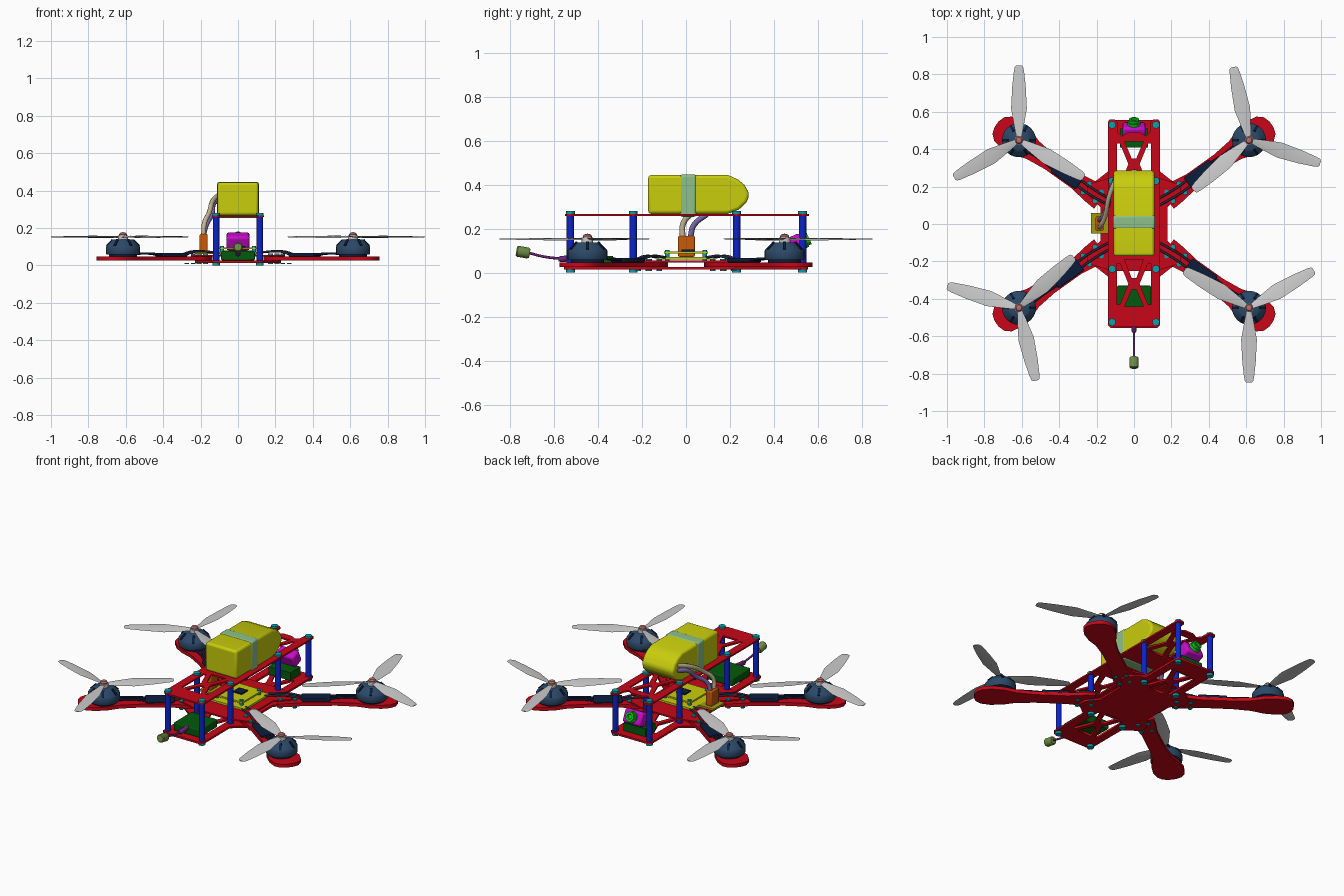
import bpy, bmesh
from math import sin, cos, pi, radians
from mathutils import Vector, Matrix

if "Cube" in bpy.data.objects:
    bpy.data.objects.remove(bpy.data.objects["Cube"])

mats = {}
def paint(ob, col):
    if col:
        if col not in mats:
            m = bpy.data.materials.new("paint_" + col)
            rgb = [(int(col[i:i + 2], 16) / 255) ** 2.2 for i in (0, 2, 4)]
            m.diffuse_color = (*rgb, 1)
            m.use_nodes = True
            m.node_tree.nodes["Principled BSDF"].inputs["Base Color"].default_value = m.diffuse_color
            mats[col] = m
        ob.data.materials.append(mats[col])
    return ob

RED, TEAL, BLUE, NAVY = "C80F1E", "10A0AA", "1428C8", "13233F"
STEEL, YELLOW, GREEN = "2F4A68", "C8CC14", "0A5A14"

def from_bm(name, bm, col):
    bmesh.ops.recalc_face_normals(bm, faces=bm.faces)
    me = bpy.data.meshes.new(name)
    bm.to_mesh(me)
    bm.free()
    ob = bpy.data.objects.new(name, me)
    bpy.context.collection.objects.link(ob)
    return paint(ob, col)

def smooth(ob, angle=35):
    bpy.ops.object.select_all(action='DESELECT')
    ob.select_set(True)
    bpy.context.view_layer.objects.active = ob
    bpy.ops.object.shade_smooth_by_angle(angle=radians(angle))
    return ob

def bevel(ob, w, seg=2):
    b = ob.modifiers.new("bevel", 'BEVEL')
    b.width, b.segments = w, seg
    return smooth(ob)

def curve_obj(name, cu, col):
    ob = bpy.data.objects.new(name, cu)
    bpy.context.collection.objects.link(ob)
    bpy.ops.object.select_all(action='DESELECT')
    ob.select_set(True)
    bpy.context.view_layer.objects.active = ob
    bpy.ops.object.convert(target='MESH')
    return paint(bpy.context.view_layer.objects.active, col)

def plate(name, loops, z0, z1, col):
    """Flat sheet from an outline; any further loops are holes."""
    cu = bpy.data.curves.new(name, 'CURVE')
    cu.dimensions, cu.fill_mode, cu.extrude = '2D', 'BOTH', (z1 - z0) / 2
    for pts in loops:
        s = cu.splines.new('POLY')
        s.points.add(len(pts) - 1)
        for p, q in zip(s.points, pts):
            p.co = (*q, 0, 1)
        s.use_cyclic_u = True
    ob = curve_obj(name, cu, col)
    ob.location.z = (z0 + z1) / 2
    return ob

def wire(name, pts, r, col):
    cu = bpy.data.curves.new(name, 'CURVE')
    cu.dimensions, cu.bevel_depth, cu.bevel_resolution, cu.use_fill_caps = '3D', r, 2, True
    cu.resolution_u = 5
    s = cu.splines.new('BEZIER')
    s.bezier_points.add(len(pts) - 1)
    for p, q in zip(s.bezier_points, pts):
        p.co = q
        p.handle_left_type = p.handle_right_type = 'AUTO'
    return smooth(curve_obj(name, cu, col), 50)

def box(name, c, size, col, rot=Matrix(), bev=0):
    bm = bmesh.new()
    bmesh.ops.create_cube(bm, size=1, matrix=Matrix.Translation(c) @ rot @ Matrix.Diagonal((*size, 1)))
    ob = from_bm(name, bm, col)
    return bevel(ob, bev) if bev else ob

def lathe(name, prof, loc, col, n=24, rot=Matrix()):
    bm = bmesh.new()
    vs = [bm.verts.new((r, 0, z)) for r, z in prof]
    es = [bm.edges.new(e) for e in zip(vs, vs[1:])]
    bmesh.ops.spin(bm, geom=vs + es, axis=(0, 0, 1), cent=(0, 0, 0), angle=2 * pi, steps=n)
    bmesh.ops.remove_doubles(bm, verts=bm.verts, dist=1e-5)
    bm.transform(Matrix.Translation(loc) @ rot)
    return smooth(from_bm(name, bm, col))

def cyl(name, x, y, z0, z1, r, col, n=12):
    return lathe(name, [(0, z0), (r, z0), (r, z1), (0, z1)], (x, y, 0), col, n)

def prism_x(name, prof, hw, col):
    bm = bmesh.new()
    f = bm.faces.new([bm.verts.new((-hw, y, z)) for y, z in prof])
    g = bmesh.ops.extrude_face_region(bm, geom=[f])['geom']
    bmesh.ops.translate(bm, verts=[v for v in g if isinstance(v, bmesh.types.BMVert)], vec=(2 * hw, 0, 0))
    return from_bm(name, bm, col)

def mirror_x(pts):
    return pts + [(-x, y) for x, y in reversed(pts)]

# Frame plates with truss cut-outs
holes = []
for s in (1, -1):
    for t in (1, -1):
        holes.append([(t * .09, s * .43), (t * .09, s * .21), (t * .075, s * .21), (t * .03, s * .32), (t * .075, s * .43)])
    holes.append(mirror_x([(.05, s * .19), (.012, s * .29)]))
    holes.append(mirror_x([(.012, s * .35), (.05, s * .44)]))
plate("top_plate", [mirror_x([(.03, .49), (.065, .47), (.085, .49), (.09, .55), (.105, .56), (.13, .56),
      (.14, .545), (.14, -.53), (.125, -.545), (.09, -.55)])] + holes, .258, .268, RED)
plate("bottom_plate", [mirror_x([(.125, .555), (.14, .54), (.14, .28), (.23, .21), (.23, .16), (.175, .09),
      (.175, -.09), (.23, -.16), (.23, -.21), (.14, -.28), (.14, -.54), (.125, -.555)])] + holes, .014, .026, RED)
plate("centre_plate", [mirror_x([(.12, .25), (.25, .21), (.25, .16), (.18, .09), (.18, -.09),
      (.25, -.16), (.25, -.21), (.12, -.25)])], .047, .056, RED)

# Standoffs with screw heads
for x in (-.117, .117):
    for y in (-.525, -.24, .23, .53):
        cyl("standoff", x, y, .026, .258, .017, BLUE)
        cyl("upper_screw", x, y, .268, .28, .02, TEAL)
        cyl("lower_screw", x, y, 0, .014, .02, TEAL)

# Propeller: three thin tapered, slightly twisted blades
def propeller(c, base, hand):
    bm = bmesh.new()
    stations = [(.012, .026, 14), (.07, .05, 12), (.17, .085, 8), (.29, .072, 5), (.37, .054, 3), (.393, .044, 3), (.4, .026, 3)]
    for k in range(3):
        prev = None
        for i, (r, w, tw) in enumerate(stations):
            t = radians(tw) * hand
            ring = []
            for a, b in ((-.5, 0), (0, .003), (.5, 0), (0, -.003)):
                p = Vector((r, a * w * cos(t) - b * sin(t), a * w * sin(t) + b))
                ring.append(bm.verts.new(Matrix.Rotation(radians(base + 120 * k), 3, 'Z') @ p + Vector(c)))
            if prev:
                for j in range(4):
                    bm.faces.new((prev[j], prev[(j + 1) % 4], ring[(j + 1) % 4], ring[j]))
            if i in (0, len(stations) - 1):
                bm.faces.new(ring)
            prev = ring
    smooth(from_bm("propeller", bm, None))

# Arms, motors, speed controllers and propellers at the four corners
half = [(.147, .02), (.135, .055), (.105, .08), (.05, .09), (-.02, .082), (-.09, .058),
        (-.2, .046), (-.38, .046), (-.47, .06), (-.54, .065)]
spin_angle = {(-1, 1): 90, (1, 1): 102, (-1, -1): 43, (1, -1): 30}
A = radians(35.5)
for (sx, sy), base in spin_angle.items():
    mx, my = sx * .615, sy * .448
    def at(u, v, z=None):
        p = (mx + sx * (u * cos(A) - v * sin(A)), my + sy * (u * sin(A) + v * cos(A)))
        return p if z is None else (*p, z)
    plate("arm", [[at(u, v) for u, v in half + [(u, -v) for u, v in reversed(half)]]], .026, .047, RED)
    cyl("motor_base", mx, my, .047, .058, .075, NAVY, 24)
    lathe("motor_bell", [(0, .058), (.088, .058), (.091, .063), (.091, .1), (.087, .106), (.06, .134), (.054, .138), (0, .138)],
          (mx, my, 0), STEEL)
    for k in range(6):
        R = Matrix.Rotation(k * pi / 3, 4, 'Z')
        box("motor_spoke", Vector((mx, my, .122)) + R @ Vector((.072, 0, 0)), (.045, .014, .008), NAVY, R @ Matrix.Rotation(.8, 4, 'Y'))
    cyl("prop_hub", mx, my, .138, .16, .026, None, 16)
    lathe("prop_nut", [(0, .158), (.021, .158), (.021, .166), (.015, .174), (0, .178)], (mx, my, 0), "B86E6E", 16)
    propeller((mx, my, .153), base, sx * sy)
    R = Matrix.Rotation(A * sx * sy, 4, 'Z')
    box("speed_controller", at(-.317, 0, .057), (.165, .078, .02), NAVY, R, .006)
    for v in (-.022, 0, .022):
        wire("motor_lead", [at(-.24, v, .058), at(-.16, v * .8, .064), at(-.07, v, .062)], .006, NAVY)
    for v in (-.018, .018):
        wire("power_lead", [at(-.395, v, .058), at(-.47, v, .075), (sx * .12, sy * (.11 + v), .07)], .006, "303048")
    for u, v in ((-.44, .03), (-.44, -.03), (-.52, .03), (-.52, -.03)):
        cyl("arm_screw_top", *at(u, v), .056, .063, .013, TEAL)
        cyl("arm_screw_bottom", *at(u, v), .008, .014, .013, TEAL)

# Flight electronics stack
box("power_board", (0, 0, .066), (.26, .25, .012), YELLOW)
box("power_tab", (-.18, .003, .066), (.1, .11, .012), "A09A14")
box("flight_board", (0, 0, .092), (.2, .2, .01), YELLOW)
box("processor", (.01, .01, .1), (.06, .06, .01), NAVY)
for x in (-.085, .085):
    for y in (-.085, .085):
        cyl("stack_post", x, y, .05, .104, .011, TEAL)

# Battery, strap, plug and leads
batt = prism_x("battery", [(-.172, .268), (-.172, .444), (.19, .444), (.235, .425), (.265, .4), (.288, .36),
               (.278, .322), (.24, .287), (.19, .268)], .109, YELLOW)
bevel(batt, .014, 3)
ring = prism_x("battery_strap", [(-.027, .254), (-.027, .447), (.047, .447), (.047, .254)], .112, "8CC08A")
bevel(ring, .012, 3)
box("power_plug", (-.184, .002, .12), (.042, .076, .095), "C85A10", bev=.006)
wire("battery_lead_positive", [(-.184, -.016, .16), (-.18, -.012, .225), (-.155, .04, .28), (-.135, .14, .345), (-.1, .235, .38)], .013, "C8B896")
wire("battery_lead_negative", [(-.184, .02, .16), (-.17, .035, .215), (-.14, .1, .27), (-.13, .17, .33), (-.1, .24, .35)], .013, "8270B4")

# Tilted camera with lens
T = Matrix.Rotation(radians(25), 4, 'X')
box("camera_body", (0, .5, .128), (.125, .07, .085), "C814C8", T, .014)
L = Matrix.Translation((0, .5, .128)) @ T @ Matrix.Rotation(-pi / 2, 4, 'X')
lathe("camera_lens", [(0, .03), (.034, .03), (.034, .05), (.028, .05), (.028, .066), (.016, .066), (.012, .058), (0, .058)],
      (0, 0, 0), "14C81E", 20, L)
box("camera_mount_board", (0, .46, .055), (.15, .1, .05), GREEN)

# Video transmitter and antenna
box("video_transmitter", (0, -.42, .052), (.18, .18, .05), GREEN, bev=.006)
D = Matrix.Rotation(radians(95), 4, 'X')
lathe("antenna_connector", [(0, 0), (.014, 0), (.014, .07), (.009, .08), (0, .08)], (0, -.5, .068), "6E2878", 12, D)
wire("antenna_cable", [(0, -.57, .064), (0, -.64, .072), (0, -.715, .09)], .006, "6E2878")
lathe("antenna_cap", [(0, 0), (.02, 0), (.025, .008), (.025, .056), (.02, .062), (0, .062)], (0, -.71, .088), "6E8C46", 16,
      Matrix.Rotation(radians(80), 4, 'X'))
